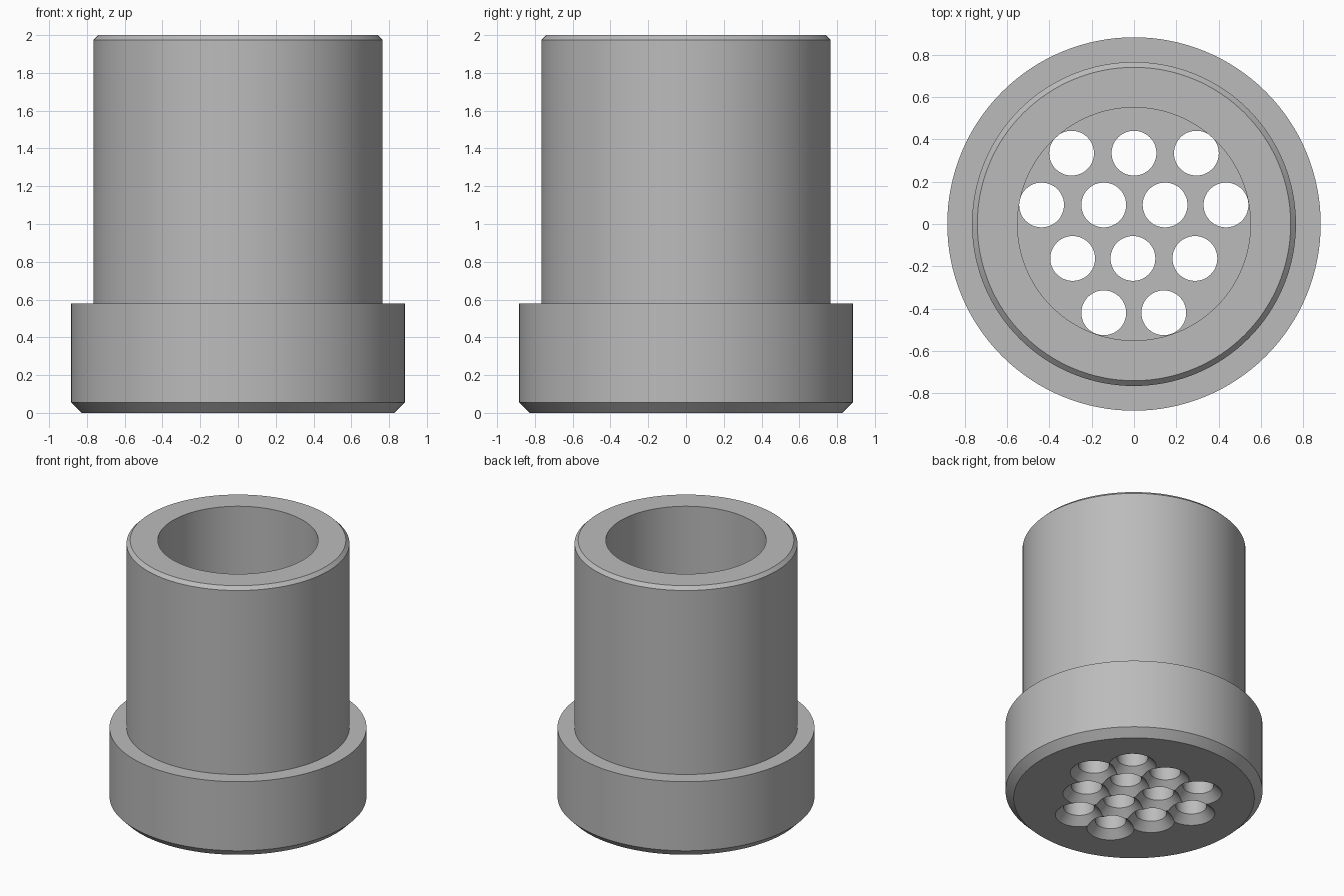
import bpy, bmesh, math
from mathutils import Matrix

if "Cube" in bpy.data.objects:
    bpy.data.objects.remove(bpy.data.objects["Cube"])

grey = bpy.data.materials.new("plain_grey")
grey.use_nodes = True
colour = (0.5, 0.5, 0.5, 1)
grey.diffuse_color = colour
grey.node_tree.nodes["Principled BSDF"].inputs["Base Color"].default_value = colour


def lathe(name, profile, sides, centre=(0, 0)):
    """Spin an (r, z) profile, starting and ending on the axis, into a solid."""
    bm = bmesh.new()
    rings = []
    for r, z in profile:
        rings.append([bm.verts.new((centre[0] + r * math.cos(a), centre[1] + r * math.sin(a), z))
                      for a in (2 * math.pi * i / sides for i in range(sides))])
    for low, high in zip(rings, rings[1:]):
        for i in range(sides):
            j = (i + 1) % sides
            bm.faces.new((low[i], low[j], high[j], high[i]))
    bm.faces.new(rings[0][::-1])
    bm.faces.new(rings[-1])
    bmesh.ops.recalc_face_normals(bm, faces=bm.faces)
    mesh = bpy.data.meshes.new(name)
    bm.to_mesh(mesh)
    bm.free()
    obj = bpy.data.objects.new(name, mesh)
    bpy.context.collection.objects.link(obj)
    mesh.materials.append(grey)
    return obj


# Flanged sleeve: chamfered foot, collar, barrel, chamfered lip, blind bore
FLOOR = 0.3
sleeve = lathe("flanged_sleeve", [
    (0.827, 0), (0.883, 0.056), (0.883, 0.58), (0.766, 0.58),
    (0.766, 1.975), (0.741, 2), (0.551, 2), (0.551, FLOOR)], 128)

# Countersunk holes through the floor, in staggered rows
rows = [(0.335, (-0.295, 0, 0.295)), (0.09, (-0.437, -0.143, 0.147, 0.435)),
        (-0.163, (-0.29, -0.005, 0.288)), (-0.42, (-0.143, 0.141))]
HOLE, SINK, DEPTH = 0.106, 0.163, 0.057
cutters = []
for y, xs in rows:
    for x in xs:
        cutter = lathe("hole_cutter", [
            (SINK + 0.02, -0.02), (HOLE, DEPTH), (HOLE, FLOOR + 0.1)], 48, (x, y))
        cutter.hide_render = True
        cutters.append(cutter)
        cut = sleeve.modifiers.new("hole", 'BOOLEAN')
        cut.operation = 'DIFFERENCE'
        cut.solver = 'EXACT'
        cut.object = cutter

# Bake the cuts, then drop the cutters
bpy.context.view_layer.update()
graph = bpy.context.evaluated_depsgraph_get()
baked = bpy.data.meshes.new_from_object(sleeve.evaluated_get(graph))
sleeve.modifiers.clear()
sleeve.data = baked
for cutter in cutters:
    bpy.data.objects.remove(cutter)

# Smooth the round walls, keep the rims sharp
bpy.ops.object.select_all(action='DESELECT')
sleeve.select_set(True)
bpy.context.view_layer.objects.active = sleeve
bpy.ops.object.shade_smooth_by_angle(angle=math.radians(25))
